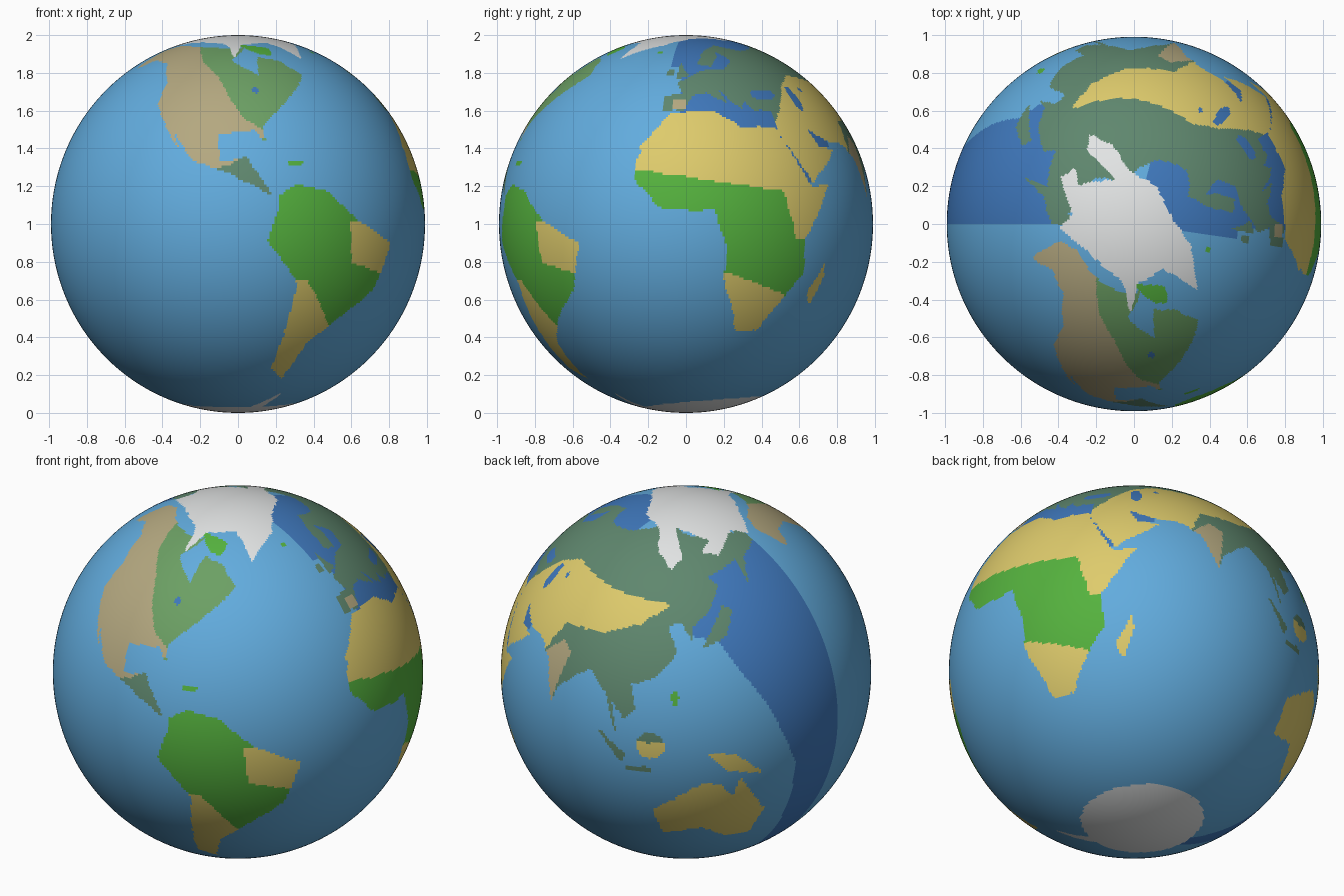
import bpy, bmesh, math
from mathutils import Vector, noise

if "Cube" in bpy.data.objects:
    bpy.data.objects.remove(bpy.data.objects["Cube"])

PALETTE = {  # sRGB, converted to linear below
    "ocean": (98, 172, 222), "deep_sea": (63, 120, 188), "sand": (222, 203, 108),
    "dry_tan": (180, 168, 128), "bright_green": (85, 178, 62), "forest": (95, 135, 110),
    "mid_green": (108, 160, 100), "ice": (226, 228, 228)}
NAMES = list(PALETTE)


def outline(*pts):
    """Return an inside test for a closed outline."""
    edges = list(zip(pts, pts[1:] + pts[:1]))
    lo, hi = min(p[1] for p in pts), max(p[1] for p in pts)
    left, right = min(p[0] for p in pts), max(p[0] for p in pts)

    def inside(u, v):
        if not (lo < v < hi and left < u < right):
            return False
        return sum((b > v) != (d > v) and u < a + (v - b) * (c - a) / (d - b)
                   for (a, b), (c, d) in edges) % 2 == 1
    return inside


def oval(x, y, rx, ry):
    """Return an inside test for an ellipse."""
    return lambda u, v: ((u - x) / rx) ** 2 + ((v - y) / ry) ** 2 < 1


# Continents as simplified outlines (longitude, latitude)
north_america = outline(
    (-167, 66), (-156, 71), (-95, 68), (-84, 69), (-94, 60), (-80, 52), (-77, 62), (-65, 60),
    (-56, 52), (-63, 46), (-76, 36), (-81, 31), (-80.5, 25.5), (-84, 30), (-97, 28.5), (-96, 19),
    (-87, 21), (-83.5, 15), (-78, 8), (-94, 16), (-105.5, 20), (-114, 31), (-110, 23),
    (-124, 40), (-125, 49), (-135, 58), (-150, 60), (-162, 55))
south_america = outline(
    (-77, 8.5), (-72, 12), (-62, 10.6), (-50, 1), (-35, -6), (-40, -21), (-48.5, -27),
    (-62, -39), (-66, -55), (-74, -50), (-70.5, -18), (-81, -5), (-77.5, 4))
africa = outline(
    (-6, 36), (10, 37), (20, 31), (33, 31), (43, 11.5), (51, 12), (39.5, -5), (40.6, -15),
    (35, -22), (27, -34), (19, -34.5), (12, -17), (13, -8), (9, 4), (-7.5, 4.4), (-17, 14),
    (-15, 25))
europe = outline(
    (-9, 37), (-9, 43), (-1.5, 43.5), (-4, 48.3), (8.5, 54.5), (20, 54.5), (28, 60), (23, 65.5),
    (14, 56), (6, 58.5), (14, 67), (27, 71), (46, 66), (50, 37), (27, 37), (24.5, 41),
    (22.5, 37), (13.5, 45.5), (17.5, 39), (9, 44), (3, 43), (-1, 37))
asia = outline(
    (45, 66), (68, 68.5), (104, 77.5), (130, 71.5), (180, 69), (180, 64), (163, 60), (157, 51),
    (157, 60), (136, 55), (141, 52), (135, 43.5), (127.5, 39), (127.5, 34.5), (123, 40),
    (118, 39), (122, 31), (115, 22.7), (106.5, 20), (109, 12), (105, 9), (100.5, 13.3),
    (103.7, 1.4), (98, 16), (91, 22.3), (80, 14), (77.6, 8), (73, 20), (67, 25), (57, 26),
    (48.5, 30), (51, 24.5), (59, 23), (44, 12.8), (34, 29), (35, 38))
australia = outline(
    (114, -23), (130, -12), (136, -12.5), (140, -17.6), (142.5, -11), (153, -26), (150, -37.5),
    (140, -37.5), (131, -31.5), (116, -35))
antarctic_arm = outline((-75, -76), (-58, -63), (-60, -76))

# Islands
sand_isles = [outline((131, -1), (141, -2.5), (150, -10.5), (138, -8)),
              outline((49.5, -12), (50, -16), (46.5, -25.5), (44, -21))]
forest_isles = [outline((130.5, 31.5), (141, 35.5), (145, 43.5), (141, 45)),
                outline((-5, 50), (1.5, 51.5), (-3, 58.5)),
                outline((95.5, 5.5), (106, -3), (104, -6)),
                oval(114, 1, 4.5, 4.5), oval(-8, 53.3, 2, 1.7), oval(110, -7.3, 4.5, .9)]
green_isles = [oval(121.2, 16.5, 1.2, 2.3), oval(-71, 18.8, 2.5, 1), oval(-19, 65.1, 2.4, 1)]

# Climate zones painted over the land
tan_west = outline((-180, 75), (-132, 75), (-99, 50.5), (-88, 34), (-79, 29), (-93, 18),
                   (-180, 0))
dry_brazil = outline((-53, 1), (-52, -12), (-38, -15), (-30, 0))
dry_south = outline((-80, -17.5), (-67, -17.5), (-54, -34), (-70, -70))
sahara = outline((-20, 17.3), (32, 10), (36, -4.5), (60, -4.5), (60, 40), (-20, 40))
asian_desert = outline((119, 46), (90, 48), (60, 52), (48, 47), (30, 28), (43, 8), (70, 23),
                       (75, 33), (93, 34), (107, 39))
dry_india = outline((70, 22), (77, 28), (82, 25), (77.5, 7))

# Inland waters and the darker ocean
lakes = [oval(34.5, 43.2, 6, 2.1), oval(51, 41.8, 2.2, 5), oval(60, 45, 1.3, 1.3),
         oval(-82.5, 45, 1.5, 1.2)]
dark_pacific = outline((180, 70), (180, -78), (165, -72), (162, -10), (152, 12), (137, 34),
                       (126, 36), (135, 61))
# Arctic shapes, in top-view x, y
ice_sheet = outline(
    (-.39, .25), (-.31, .3), (-.3, .21), (-.1, .24), (-.25, .4), (-.24, .48), (-.11, .42),
    (-.02, .28), (.12, .2), (.2, .04), (.3, -.11), (.34, -.35), (.16, -.24), (.02, -.32),
    (-.02, -.48), (-.06, -.31), (-.26, -.14), (-.4, -.02), (-.33, .05))
arctic_isle = outline((-.01, -.32), (.17, -.33), (.18, -.42), (.1, -.42))


def land_colour(u, v):
    hit = lambda shapes: any(s(u, v) for s in shapes)
    if hit(lakes):
        return "deep_sea"
    if v < -71 + 5 * math.cos(math.radians(u - 85)) or antarctic_arm(u, v):
        return "ice"
    if hit(green_isles):
        return "bright_green"
    if hit(sand_isles) or australia(u, v):
        return "sand"
    if north_america(u, v):
        return "dry_tan" if tan_west(u, v) else "forest" if v < 23 else "mid_green"
    if south_america(u, v):
        return "sand" if dry_brazil(u, v) or dry_south(u, v) else "bright_green"
    if africa(u, v):
        return "sand" if sahara(u, v) or v < -10.5 - u / 3 else "bright_green"
    if europe(u, v) or asia(u, v) or hit(forest_isles):
        if dry_india(u, v) or (-5.5 < u < 0 and 37.5 < v < 41.5):
            return "dry_tan"
        return "sand" if asian_desert(u, v) or (u > 108 and -5 < v < 2) else "forest"


def sea_colour(u, v):
    north = -8 < u < 75 and v > 56
    inner = -2 < u < 44 and 13 < v < 57
    gulf = 44 < u < 57 and 24 < v < 31
    return "deep_sea" if north or inner or gulf or dark_pacific(u, v) else "ocean"


def colour_at(p):
    # A little wobble gives ragged coasts
    q = (p + .008 * noise.noise_vector(p * 22)).normalized()
    if q.z > .7 and ice_sheet(q.x, q.y):
        return "ice"
    if q.z > .7 and arctic_isle(q.x, q.y):
        return "bright_green"
    lat, lon = math.degrees(math.asin(q.z)), math.degrees(math.atan2(q.y, q.x))
    return land_colour(lon, lat) or sea_colour(
        math.degrees(math.atan2(p.y, p.x)), math.degrees(math.asin(p.z)))


def linear(c):
    c /= 255
    return c / 12.92 if c <= .04045 else ((c + .055) / 1.055) ** 2.4


# Globe: a fine sphere whose faces are coloured by direction
bm = bmesh.new()
bmesh.ops.create_uvsphere(bm, u_segments=480, v_segments=240, radius=1)
for f in bm.faces:
    f.smooth = True
    f.material_index = NAMES.index(colour_at(f.calc_center_median().normalized()))
for v in bm.verts:
    v.co = Vector((v.co.x * .99, v.co.y * .99, v.co.z + 1))
mesh = bpy.data.meshes.new("globe")
bm.to_mesh(mesh)
bm.free()
for name in NAMES:
    mat = bpy.data.materials.new(name)
    mat.diffuse_color = (*map(linear, PALETTE[name]), 1)
    mat.use_nodes = True
    mat.node_tree.nodes["Principled BSDF"].inputs["Base Color"].default_value = mat.diffuse_color
    mesh.materials.append(mat)
bpy.context.collection.objects.link(bpy.data.objects.new("globe", mesh))
